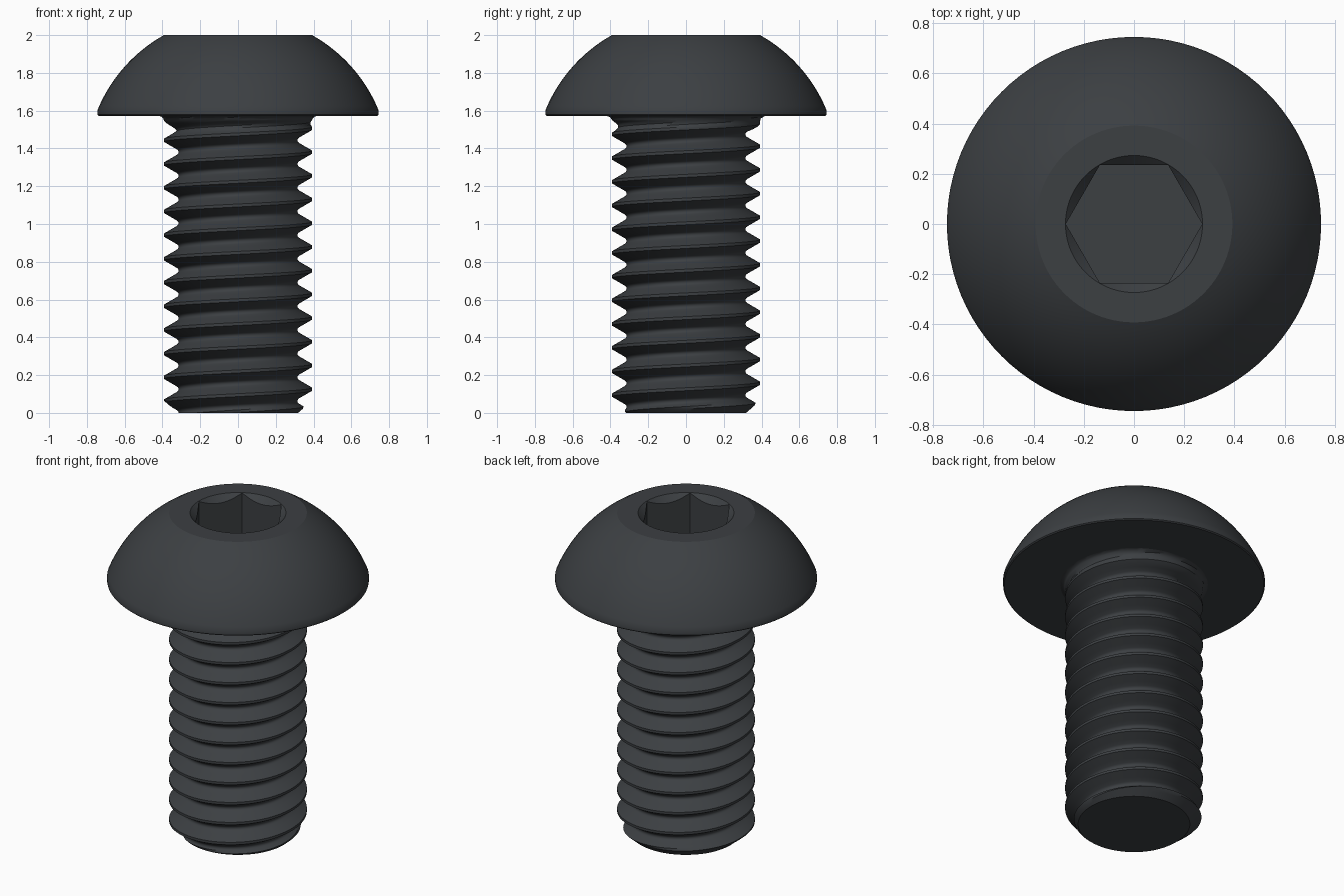
import bpy, bmesh, math

if "Cube" in bpy.data.objects:
    bpy.data.objects.remove(bpy.data.objects["Cube"])

PITCH = 0.1255
R = 0.392            # thread crest radius
ZH = 1.5725          # underside of head
SEG = 96

steel = bpy.data.materials.new("dark_steel")
steel.diffuse_color = (0.045, 0.05, 0.055, 1)
steel.use_nodes = True
steel.node_tree.nodes["Principled BSDF"].inputs["Base Color"].default_value = steel.diffuse_color


def make_object(name, bm):
    bmesh.ops.recalc_face_normals(bm, faces=bm.faces)
    mesh = bpy.data.meshes.new(name)
    bm.to_mesh(mesh)
    bm.free()
    ob = bpy.data.objects.new(name, mesh)
    bpy.context.collection.objects.link(ob)
    mesh.materials.append(steel)
    return ob


def lathe(name, profile, seg=SEG):
    """Closed solid from stacked rings of (radius, z)."""
    bm = bmesh.new()
    rings = [[bm.verts.new((r * math.cos(2 * math.pi * i / seg),
                            r * math.sin(2 * math.pi * i / seg), z))
              for i in range(seg)] for r, z in profile]
    for a, b in zip(rings, rings[1:]):
        for i in range(seg):
            k = (i + 1) % seg
            bm.faces.new((a[i], a[k], b[k], b[i]))
    bm.faces.new(rings[0])
    bm.faces.new(rings[-1])
    return make_object(name, bm)


def smooth(ob, angle):
    bpy.ops.object.select_all(action='DESELECT')
    ob.select_set(True)
    bpy.context.view_layer.objects.active = ob
    bpy.ops.object.shade_smooth_by_angle(angle=math.radians(angle))


def cut(ob, cutter):
    mod = ob.modifiers.new("cut", 'BOOLEAN')
    mod.operation, mod.solver, mod.object = 'DIFFERENCE', 'EXACT', cutter
    bpy.context.view_layer.objects.active = ob
    bpy.ops.object.modifier_apply(modifier=mod.name)
    bpy.data.objects.remove(cutter)


# Button head: short vertical rim, spherical dome, flat top
C, RS = 1.298, 0.804
a0, a1 = math.asin((1.60 - C) / RS), math.asin((2.0 - C) / RS)
dome = [(RS * math.cos(a0 + (a1 - a0) * i / 20),
         C + RS * math.sin(a0 + (a1 - a0) * i / 20)) for i in range(21)]
head = lathe("button_head", [(0.738, ZH), (0.745, ZH + 0.006)] + dome)

# Hex socket with a conical lead-in
HEX = 0.2717
cut(head, lathe("hex_cutter", [(HEX, 1.73), (HEX, 2.1)], 6))
cut(head, lathe("cone_cutter", [(0.173, 1.9), (0.273, 2.0), (0.303, 2.03)]))
smooth(head, 25)


# Threaded shank: 60 degree thread with rounded root, chamfered tip, run-out and fillet
def thread_depth(u):
    d = abs(u - round(u))
    root = 0.144
    if d < 0.0625:
        return 0.0
    if d < 0.375:
        return (d - 0.0625) * math.sqrt(3) * PITCH
    return (0.47 + math.sqrt(root ** 2 - (0.5 - d) ** 2)) * PITCH


def shank_radius(turn, z):
    fade = min(1, max(0, (1.55 - z) / 0.06))
    r = R - thread_depth(z / PITCH - turn) * fade
    f = 0.028
    gap = ZH - z
    if gap < f:
        r += f - math.sqrt(f * f - (f - gap) ** 2)
    return min(r, 0.318 + 1.15 * z)


steps = [-0.0625, 0, 0.0625, 0.17, 0.27, 0.375, 0.42, 0.46, 0.5,
         0.54, 0.58, 0.625, 0.73, 0.83]
rows = [k + s for k in range(-2, 14) for s in steps]
bm = bmesh.new()
cols = []
for i in range(SEG + 1):
    t = i / SEG
    a = 2 * math.pi * t
    col = []
    for u in rows:
        z = min(max((u + t) * PITCH, 0), ZH)
        r = shank_radius(t, z)
        col.append(bm.verts.new((r * math.cos(a), r * math.sin(a), z)))
    cols.append(col)
for p, q in zip(cols, cols[1:]):
    for j in range(len(rows) - 1):
        bm.faces.new((p[j], q[j], q[j + 1], p[j + 1]))
bmesh.ops.remove_doubles(bm, verts=bm.verts, dist=1e-4)
# flat end at the tip
tip = [e for e in bm.edges if e.is_boundary and all(v.co.z < 1e-4 for v in e.verts)]
bmesh.ops.contextual_create(bm, geom=tip)
shank = make_object("threaded_shank", bm)
smooth(shank, 35)
